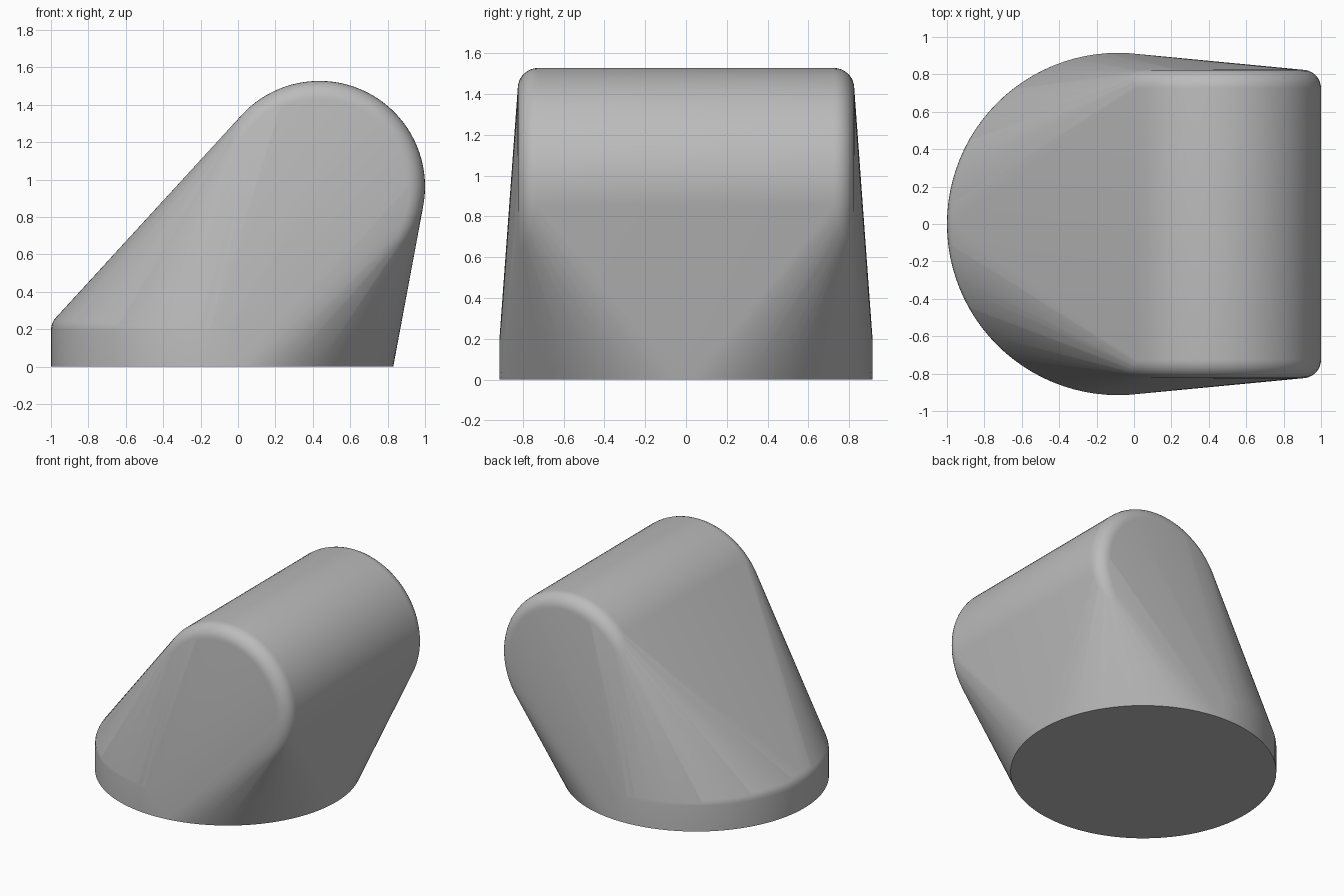
import bpy, bmesh, math
from mathutils import Vector

cube = bpy.data.objects.get("Cube")
if cube:
    bpy.data.objects.remove(cube, do_unlink=True)

grey = bpy.data.materials.new("plain grey")
grey.use_nodes = True
colour = (0.5, 0.5, 0.5, 1)
grey.diffuse_color = colour
grey.node_tree.nodes["Principled BSDF"].inputs["Base Color"].default_value = colour

FILLET = 0.1
STEPS = 8
SEGMENTS = 96


def fillet(radius, end, sign=1):
    """Quarter-round (radius, height) profile running from rim to end cap."""
    for i in range(STEPS + 1):
        a = math.pi / 2 * i / STEPS
        yield (radius - FILLET + FILLET * math.cos(a),
               sign * (end - FILLET + FILLET * math.sin(a)))


def revolve(bm, profile, centre, u, v, axis):
    """Add rings of points around an axis."""
    for r, h in profile:
        for k in range(SEGMENTS):
            a = math.tau * k / SEGMENTS
            bm.verts.new(centre + u * (r * math.cos(a)) + v * (r * math.sin(a)) + axis * h)


X, Y, Z = Vector((1, 0, 0)), Vector((0, 1, 0)), Vector((0, 0, 1))
bm = bmesh.new()

# Round foot with a sharp bottom rim and a rounded top rim
foot = [(0.915, 0)] + list(fillet(0.915, 0.295))
revolve(bm, foot, Vector((-0.085, 0, 0)), X, Y, Z)

# Horizontal barrel with both rims rounded
barrel = list(fillet(0.565, 0.825)) + list(fillet(0.565, 0.825, -1))
revolve(bm, barrel, Vector((0.435, 0, 0.963)), X, Z, Y)

# Skin stretched tightly over foot and barrel
hull = bmesh.ops.convex_hull(bm, input=bm.verts)
loose = {g for g in hull["geom_interior"] + hull["geom_unused"]
         if isinstance(g, bmesh.types.BMVert)}
bmesh.ops.delete(bm, geom=list(loose), context="VERTS")
bmesh.ops.dissolve_limit(bm, angle_limit=math.radians(0.1),
                         verts=bm.verts, edges=bm.edges)
bmesh.ops.recalc_face_normals(bm, faces=bm.faces)

mesh = bpy.data.meshes.new("slanted_body")
bm.to_mesh(mesh)
bm.free()
mesh.materials.append(grey)
body = bpy.data.objects.new("slanted_body", mesh)
bpy.context.collection.objects.link(body)
bpy.context.view_layer.objects.active = body
body.select_set(True)
bpy.ops.object.shade_smooth_by_angle(angle=math.radians(30))
